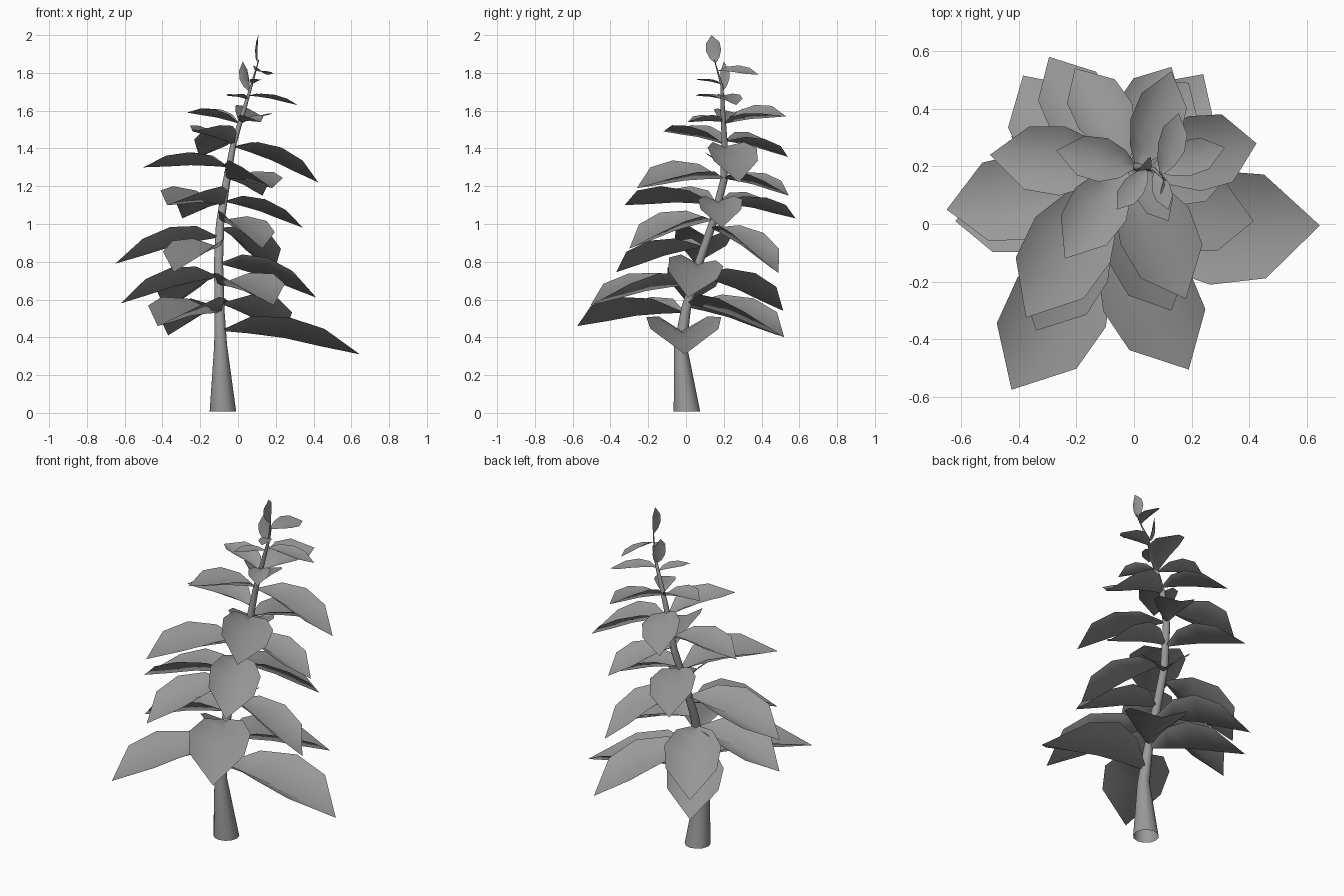
import bpy, bmesh
from math import cos, sin, tau, radians
from mathutils import Vector, Quaternion

old = bpy.data.objects.get("Cube")
if old:
    bpy.data.objects.remove(old, do_unlink=True)

grey = bpy.data.materials.new("plain grey")
grey.use_nodes = True
grey.diffuse_color = (0.32, 0.32, 0.32, 1)
grey.node_tree.nodes["Principled BSDF"].inputs["Base Color"].default_value = (0.32, 0.32, 0.32, 1)

# Stem centre line: x, y, z, radius
STEM = [(-0.08, 0.005, 0.008, 0.07), (-0.092, -0.03, 0.36, 0.034),
        (-0.098, 0, 0.55, 0.026), (-0.103, 0.07, 0.8, 0.024),
        (-0.095, 0.14, 1.0, 0.022), (-0.06, 0.2, 1.23, 0.02),
        (-0.025, 0.205, 1.42, 0.016), (0.03, 0.195, 1.6, 0.012),
        (0.07, 0.19, 1.73, 0.007), (0.11, 0.15, 1.87, 0.002)]


def finish(name, bm):
    """Turn a bmesh into a smooth grey object."""
    mesh = bpy.data.meshes.new(name)
    bm.to_mesh(mesh)
    bm.free()
    mesh.materials.append(grey)
    mesh.polygons.foreach_set("use_smooth", [True] * len(mesh.polygons))
    obj = bpy.data.objects.new(name, mesh)
    bpy.context.collection.objects.link(obj)


def stem_at(z):
    for a, b in zip(STEM, STEM[1:]):
        if z <= b[2]:
            return Vector(a[:3]).lerp(Vector(b[:3]), (z - a[2]) / (b[2] - a[2]))
    return Vector(STEM[-1][:3])


# Stem: open tube of rings bridged along the centre line
def build_stem(sides=12):
    bm = bmesh.new()
    rings = [[bm.verts.new((x + r * cos(tau * i / sides), y + r * sin(tau * i / sides), z))
              for i in range(sides)] for x, y, z, r in STEM]
    for low, high in zip(rings, rings[1:]):
        for i in range(sides):
            j = (i + 1) % sides
            bm.faces.new((low[i], low[j], high[j], high[i]))
    finish("stem", bm)


# Leaf profile: distance along, half width, edge lift, arch (parts of the length)
PROFILE = [(0, 0.01, 0, 0), (0.2, 0.17, 0.12, 0.015), (0.45, 0.265, 0.15, 0.025),
           (0.72, 0.24, 0.125, 0.01), (1, 0, 0, 0)]


def build_leaf(name, base_z, tip, roll=0, up=(0, 0, 1), slim=1, fold=1):
    """Folded leaf; roll in degrees tilts it about its midrib."""
    base, tip = stem_at(base_z), Vector(tip)
    along = tip - base
    length = along.length
    side = along.cross(Vector(up)).normalized()
    side.rotate(Quaternion(along.normalized(), -radians(roll)))
    normal = side.cross(along).normalized()
    bm = bmesh.new()
    rows = []
    for t, width, lift, arch in PROFILE:
        mid = base + along * t + normal * arch * length
        if width == 0:
            rows.append([bm.verts.new(mid)])
            continue
        edge = side * width * length * slim
        raised = mid + normal * lift * length * fold
        rows.append([bm.verts.new(p) for p in (raised + edge, mid, raised - edge)])
    for a, b in zip(rows, rows[1:]):
        for i in (0, 1):
            if len(b) == 1:
                bm.faces.new((a[i], a[i + 1], b[0]))
            else:
                bm.faces.new((a[i], a[i + 1], b[i + 1], b[i]))
    bmesh.ops.recalc_face_normals(bm, faces=bm.faces)
    if sum(f.normal.dot(normal) for f in bm.faces) < 0:
        bmesh.ops.reverse_faces(bm, faces=bm.faces)
    finish(name, bm)


build_stem()

# Leaves by tier: height on the stem, the tip, and a roll where tilted
TIERS = {
    "lower_leaf": [
        (0.435, (0.645, -0.005, 0.31)), (0.53, (-0.425, -0.575, 0.46)),
        (0.56, (-0.37, 0.49, 0.41)), (0.73, (-0.385, 0.515, 0.54)),
        (0.58, (0.24, 0.52, 0.4)),
        (0.68, (0.19, -0.505, 0.57)), (0.72, (-0.62, 0.01, 0.58), -9)],
    "middle_leaf": [
        (0.79, (0.415, 0.01, 0.61), 10), (0.88, (-0.34, -0.37, 0.745)),
        (0.93, (-0.65, 0.05, 0.79), -8), (0.98, (0.19, 0.49, 0.74)),
        (1.02, (0.13, -0.3, 0.87), 10)],
    "upper_leaf": [
        (1.12, (0.345, 0.19, 0.98)), (1.11, (-0.295, 0.58, 1.03), -7),
        (1.1, (-0.375, -0.325, 1.1)), (1.24, (0.13, 0.545, 1.15)),
        (1.24, (0.18, -0.26, 1.19), 13), (1.3, (-0.5, 0.24, 1.3))],
    "top_leaf": [
        (1.41, (0.425, 0.28, 1.22)), (1.44, (-0.205, 0.54, 1.355), -11),
        (1.42, (-0.24, -0.12, 1.49)), (1.53, (0.13, 0.53, 1.57), -14),
        (1.54, (0.12, 0.01, 1.54)), (1.53, (-0.27, 0.255, 1.59))],
}
for tier, leaves in TIERS.items():
    for n, leaf in enumerate(leaves, 1):
        build_leaf(f"{tier}_{n}", *leaf)

# Flatter, narrower leaves near the tip
SMALL = [(1.68, (0.315, 0.265, 1.63)), (1.66, (-0.06, 0.05, 1.68)),
         (1.74, (0.12, 0.05, 1.765)), (1.81, (0.155, 0.385, 1.79), -20)]
for n, leaf in enumerate(SMALL, 1):
    build_leaf(f"small_leaf_{n}", *leaf, slim=0.85, fold=0.5)

# Upright buds at the tip
build_leaf("bud_leaf_1", 1.7, (0.025, 0.2, 1.86), 0, (-0.7, 0.7, 0), 0.8, 0.5)
build_leaf("bud_leaf_2", 1.85, (0.108, 0.135, 2.0), 0, (-1, 0, 0), 1, 0.5)
